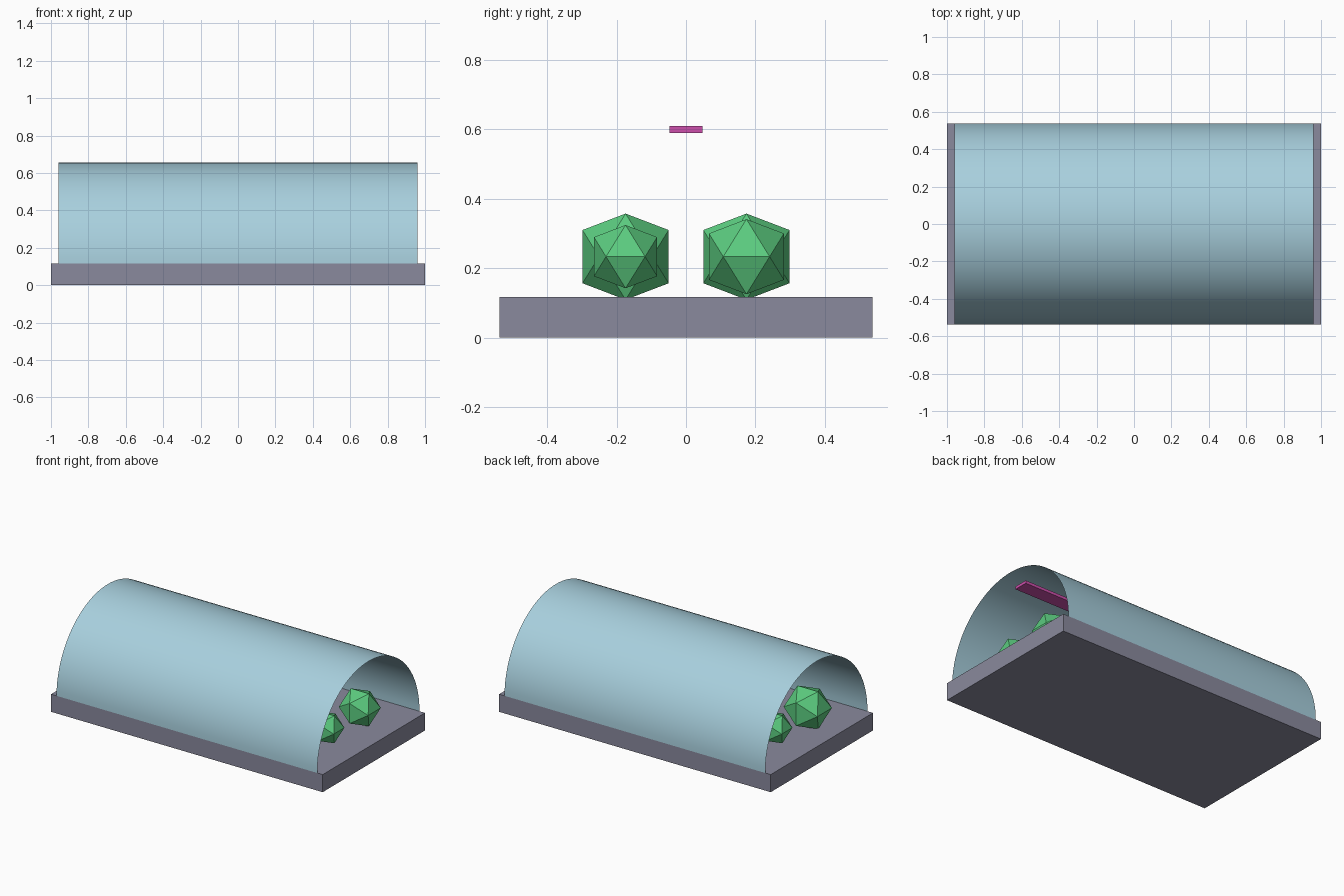
import bpy
import bmesh
from math import sin, cos, pi

if "Cube" in bpy.data.objects:
    bpy.data.objects.remove(bpy.data.objects["Cube"], do_unlink=True)

HALF_WIDTH = 0.5375   # also the radius of the vault
BASE_TOP = 0.117


def material(name, srgb):
    colour = [c / 12.92 if c <= 0.04045 else ((c + 0.055) / 1.055) ** 2.4 for c in srgb] + [1]
    mat = bpy.data.materials.new(name)
    mat.use_nodes = True
    mat.diffuse_color = colour
    mat.node_tree.nodes["Principled BSDF"].inputs["Base Color"].default_value = colour
    return mat


def finish(name, bm, mat):
    mesh = bpy.data.meshes.new(name)
    bm.to_mesh(mesh)
    bm.free()
    mesh.materials.append(mat)
    obj = bpy.data.objects.new(name, mesh)
    bpy.context.collection.objects.link(obj)
    return obj


def box(name, size, centre_z, mat):
    bm = bmesh.new()
    bmesh.ops.create_cube(bm, size=1)
    bmesh.ops.scale(bm, vec=size, verts=bm.verts)
    bmesh.ops.translate(bm, vec=(0, 0, centre_z), verts=bm.verts)
    return finish(name, bm, mat)


def plant(name, x, y, z, size, mat):
    # Icosahedron: the hull of three crossed golden rectangles
    bm = bmesh.new()
    a, b = size / 1.618, size
    for s in (-1, 1):
        for t in (-1, 1):
            for co in ((s * a, 0, t * b), (0, s * b, t * a), (s * b, t * a, 0)):
                bm.verts.new(co)
    bmesh.ops.convex_hull(bm, input=bm.verts)
    bmesh.ops.recalc_face_normals(bm, faces=bm.faces)
    obj = finish(name, bm, mat)
    obj.location = (x, y, z)


grey = material("slate grey", (0.54, 0.54, 0.615))
glass = material("pale blue", (0.66, 0.815, 0.87))
green = material("leaf green", (0.36, 0.80, 0.50))
magenta = material("grow light magenta", (0.80, 0.31, 0.67))

# Floor slab and hanging light strip
box("floor_slab", (2, 2 * HALF_WIDTH, BASE_TOP), BASE_TOP / 2, grey)
box("light_strip", (1.76, 0.095, 0.019), 0.599, magenta)

# Open-ended barrel vault, a single thin sheet
bm = bmesh.new()
segments = 48
rows = []
for i in range(segments + 1):
    angle = pi * i / segments
    y, z = -HALF_WIDTH * cos(angle), BASE_TOP + HALF_WIDTH * sin(angle)
    rows.append([bm.verts.new((x, y, z)) for x in (-0.96, 0.96)])
for low, high in zip(rows, rows[1:]):
    bm.faces.new((low[0], low[1], high[1], high[0])).smooth = True
finish("vault_cover", bm, glass)

# Two rows of plants in three repeating sizes
sizes = (0.091, 0.108, 0.124)
for i in range(5):
    for j, y in enumerate((0.174, -0.174)):
        plant(f"plant_{i + 1}_{'back' if y > 0 else 'front'}",
              (i - 2) * 0.3875, y, 0.233, sizes[(i + 2 * j) % 3], green)
